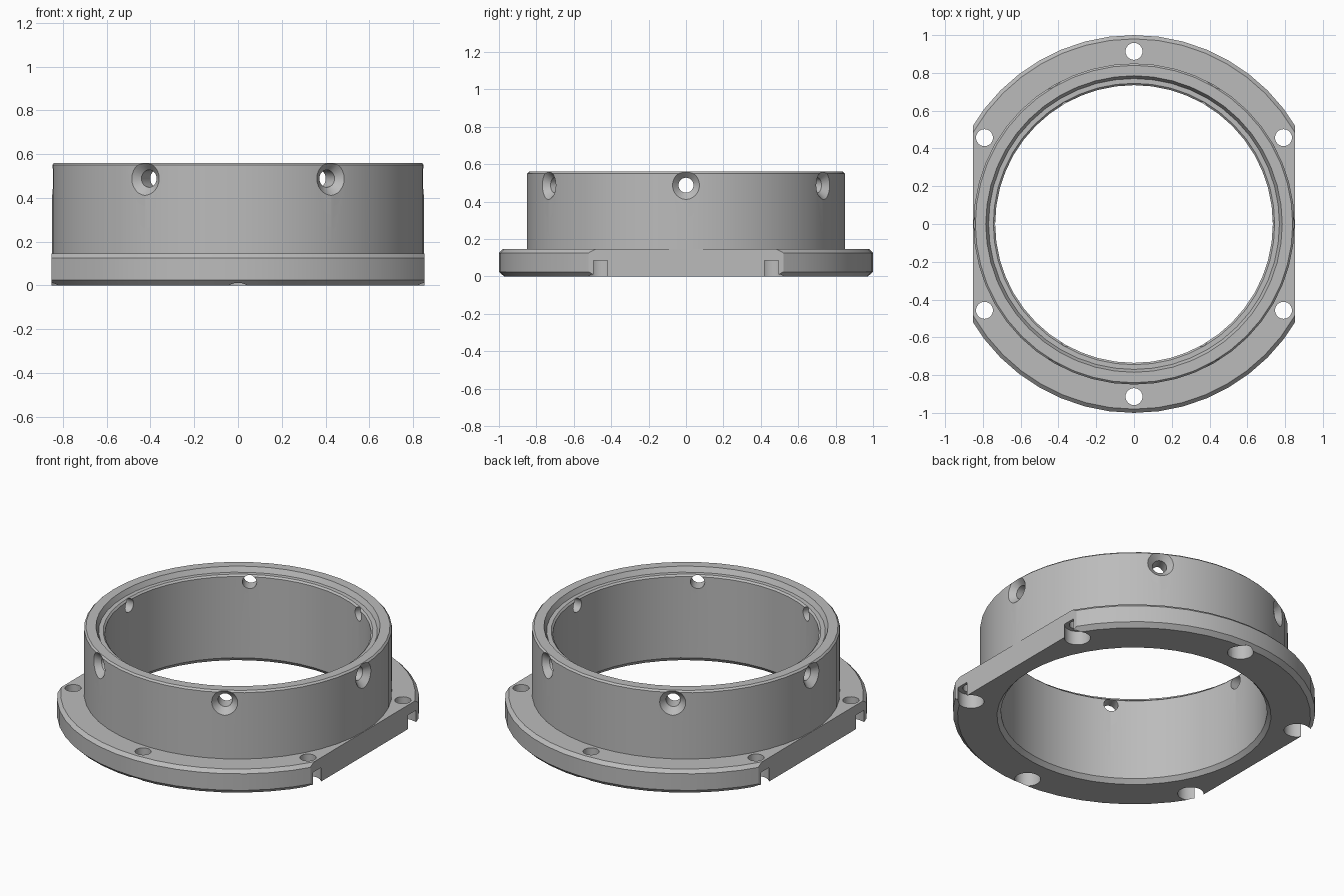
import bpy, bmesh, math
from mathutils import Matrix

cube = bpy.data.objects.get("Cube")
if cube:
    bpy.data.objects.remove(cube, do_unlink=True)

metal = bpy.data.materials.new("light_grey_metal")
metal.use_nodes = True
GREY = (0.5, 0.5, 0.5, 1)
metal.diffuse_color = GREY
metal.node_tree.nodes["Principled BSDF"].inputs["Base Color"].default_value = GREY


def lathe(bm, profile, sides, closed=False, matrix=Matrix()):
    """Spin an (r, z) profile around z, then place it with the matrix."""
    rings = []
    for i in range(sides):
        a = 2 * math.pi * i / sides
        rings.append([bm.verts.new(matrix @ Matrix.Rotation(a, 4, 'Z') @ Matrix.Translation((r, 0, z)).to_translation())
                      for r, z in profile])
    count = len(profile)
    for i in range(sides):
        a, b = rings[i], rings[(i + 1) % sides]
        for j in range(count if closed else count - 1):
            k = (j + 1) % count
            bm.faces.new((a[j], b[j], b[k], a[k]))


def finish(bm, name):
    bmesh.ops.remove_doubles(bm, verts=bm.verts, dist=1e-5)
    bmesh.ops.dissolve_degenerate(bm, edges=bm.edges, dist=1e-6)
    bmesh.ops.recalc_face_normals(bm, faces=bm.faces)
    mesh = bpy.data.meshes.new(name)
    bm.to_mesh(mesh)
    bm.free()
    mesh.materials.append(metal)
    obj = bpy.data.objects.new(name, mesh)
    bpy.context.collection.objects.link(obj)
    return obj


def cut(target, cutter):
    cutter.hide_render = True
    bpy.context.view_layer.objects.active = target
    mod = target.modifiers.new("cut", 'BOOLEAN')
    mod.operation = 'DIFFERENCE'
    mod.solver = 'EXACT'
    mod.object = cutter
    bpy.ops.object.modifier_apply(modifier=mod.name)
    bpy.data.objects.remove(cutter, do_unlink=True)


# Collar and flange as one turned ring, with chamfers and a stepped rim
ring_profile = [
    (0.757, 0), (0.975, 0), (1.0, 0.025), (1.0, 0.126), (0.98, 0.146),
    (0.85, 0.146), (0.85, 0.55), (0.84, 0.56), (0.785, 0.56),
    (0.77, 0.53), (0.745, 0.53), (0.735, 0.52), (0.735, 0.025),
]
bm = bmesh.new()
lathe(bm, ring_profile, 48, closed=True)
ring = finish(bm, "flanged_ring")

# Flats on both sides of the flange
bm = bmesh.new()
for side in (-1, 1):
    bmesh.ops.create_cube(bm, size=1, matrix=Matrix.Translation((side * 1.352, 0, 0.4))
                          @ Matrix.Diagonal((1, 3, 1.2, 1)))
cut(ring, finish(bm, "flat_cutter"))

# Bolt holes in the flange, counterbored from below
bolt_profile = [(0, -0.1), (0.072, -0.1), (0.072, 0.085), (0.045, 0.085), (0.045, 0.3), (0, 0.3)]
bm = bmesh.new()
for i in range(6):
    place = Matrix.Rotation(math.radians(30 + 60 * i), 4, 'Z') @ Matrix.Translation((0.914, 0, 0))
    lathe(bm, bolt_profile, 24, matrix=place)
cut(ring, finish(bm, "bolt_hole_cutter"))

# Countersunk radial screw holes in the collar
screw_profile = [(0, 0.6), (0.04, 0.6), (0.04, 0.813), (0.127, 0.9), (0, 0.9)]
bm = bmesh.new()
for i in range(6):
    place = (Matrix.Rotation(math.radians(60 * i), 4, 'Z') @ Matrix.Translation((0, 0, 0.488))
             @ Matrix.Rotation(math.pi / 2, 4, 'Y'))
    lathe(bm, screw_profile, 24, matrix=place)
cut(ring, finish(bm, "screw_hole_cutter"))

# Smooth round walls with crisp machined edges
bpy.ops.object.select_all(action='DESELECT')
ring.select_set(True)
bpy.context.view_layer.objects.active = ring
bpy.ops.object.shade_smooth_by_angle(angle=math.radians(25))
